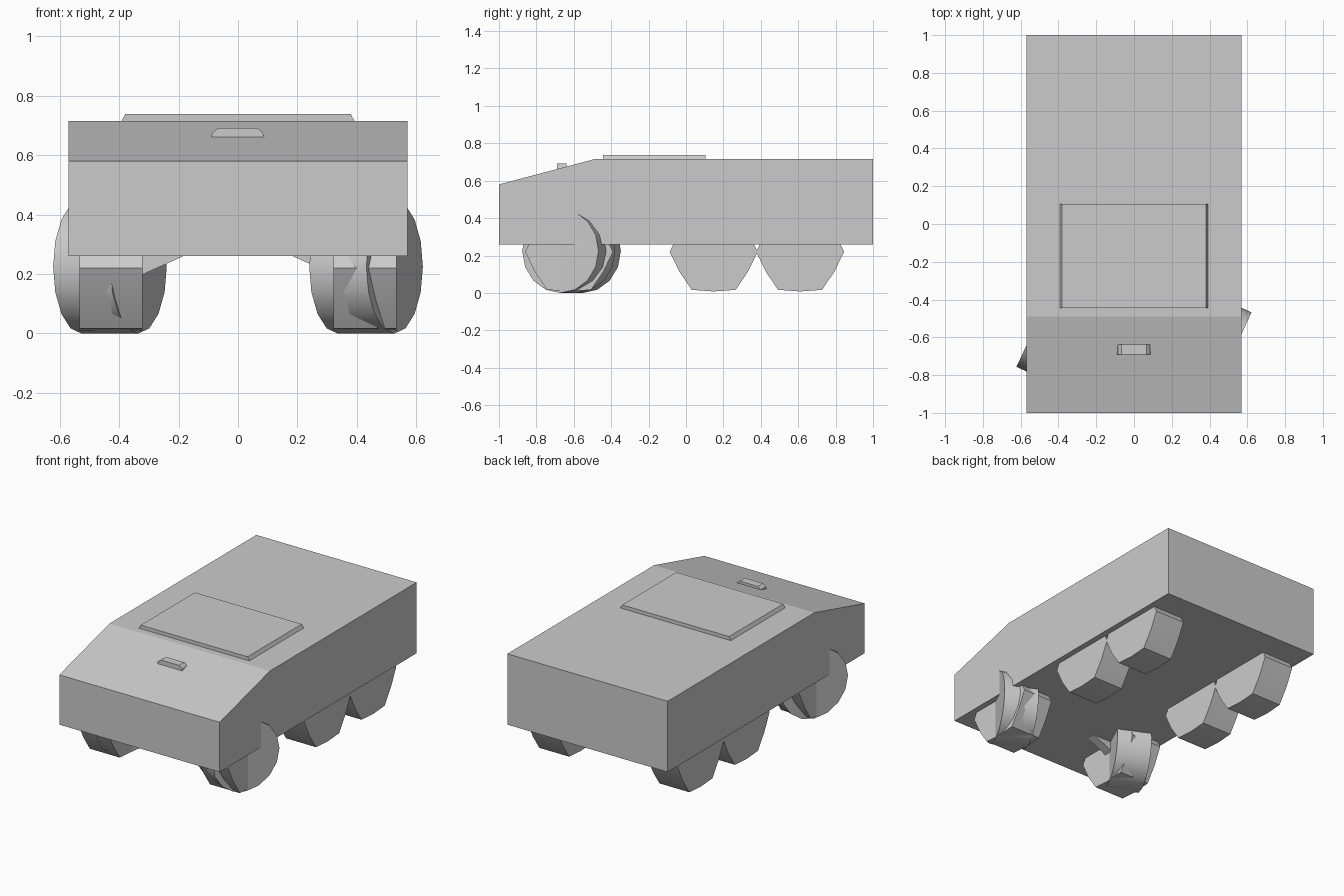
import bpy, bmesh, math
from mathutils import Matrix, Vector

if "Cube" in bpy.data.objects:
    bpy.data.objects.remove(bpy.data.objects["Cube"])

grey = bpy.data.materials.new("plain grey")
grey.diffuse_color = (0.6, 0.6, 0.6, 1)
grey.use_nodes = True
grey.node_tree.nodes["Principled BSDF"].inputs["Base Color"].default_value = grey.diffuse_color


def finish(name, bm, smooth=False):
    bmesh.ops.recalc_face_normals(bm, faces=bm.faces)
    me = bpy.data.meshes.new(name)
    bm.to_mesh(me)
    bm.free()
    me.materials.append(grey)
    ob = bpy.data.objects.new(name, me)
    bpy.context.collection.objects.link(ob)
    if smooth:
        bpy.ops.object.select_all(action='DESELECT')
        ob.select_set(True)
        bpy.context.view_layer.objects.active = ob
        bpy.ops.object.shade_smooth_by_angle(angle=math.radians(25))
    return ob


def prism(name, points, direction, matrix=None):
    """Extrude a closed 3D outline along a direction."""
    bm = bmesh.new()
    face = bm.faces.new([bm.verts.new(p) for p in points])
    geom = bmesh.ops.extrude_face_region(bm, geom=[face])["geom"]
    moved = [g for g in geom if isinstance(g, bmesh.types.BMVert)]
    bmesh.ops.translate(bm, verts=moved, vec=Vector(direction))
    if matrix:
        bm.transform(matrix)
    return finish(name, bm)


def wheel(name, center, radii, sides, turn=0.0, width=0.212):
    """Wheel along x; radii alternate around the rim."""
    bm = bmesh.new()
    ring = []
    for i in range(sides):
        a = math.tau * i / sides
        r = radii[i % len(radii)]
        ring.append(bm.verts.new((-width / 2, r * math.cos(a), r * math.sin(a))))
    face = bm.faces.new(ring)
    geom = bmesh.ops.extrude_face_region(bm, geom=[face])["geom"]
    moved = [g for g in geom if isinstance(g, bmesh.types.BMVert)]
    bmesh.ops.translate(bm, verts=moved, vec=(width, 0, 0))
    bm.transform(Matrix.Translation(center) @ Matrix.Rotation(turn, 4, 'Z'))
    return finish(name, bm, True)


# Hull: side profile with sloping nose
W = 0.57
side = [(-1, 0.26), (1, 0.26), (1, 0.715), (-0.49, 0.715), (-1, 0.58)]
prism("hull", [(-W, y, z) for y, z in side], (2 * W, 0, 0))

# Roof hatch, bevelled on its left and right edges
prism("roof_hatch", [(-0.393, -0.445, 0.713), (0.393, -0.445, 0.713),
                     (0.38, -0.445, 0.738), (-0.38, -0.445, 0.738)], (0, 0.55, 0))

# Small vision block on the nose
prism("vision_block", [(-0.09, -0.69, 0.66), (0.088, -0.69, 0.66), (0.083, -0.69, 0.677),
                       (0.065, -0.69, 0.692), (-0.065, -0.69, 0.692),
                       (-0.085, -0.69, 0.677)], (0, 0.052, 0))

# Wheels and arms on both sides
for s, label in ((-1, "left"), (1, "right")):
    for y, place in ((-0.625, "front"), (0.148, "middle"), (0.61, "rear")):
        wheel(f"{place}_wheel_{label}", (s * 0.427, y, 0.22), (0.235, 0.212), 12)
    # Steered wheel crossing the straight front wheel
    wheel(f"steered_wheel_{label}", (s * 0.431, -0.612 - s * 0.015, 0.225),
          (0.225,), 16, math.radians(-25))
    # Suspension arm sloping up to the hull floor
    prism(f"front_arm_{label}", [(s * 0.34, -0.65, 0.19), (s * 0.18, -0.65, 0.262),
                                 (s * 0.34, -0.65, 0.262)], (0, 0.06, 0))
